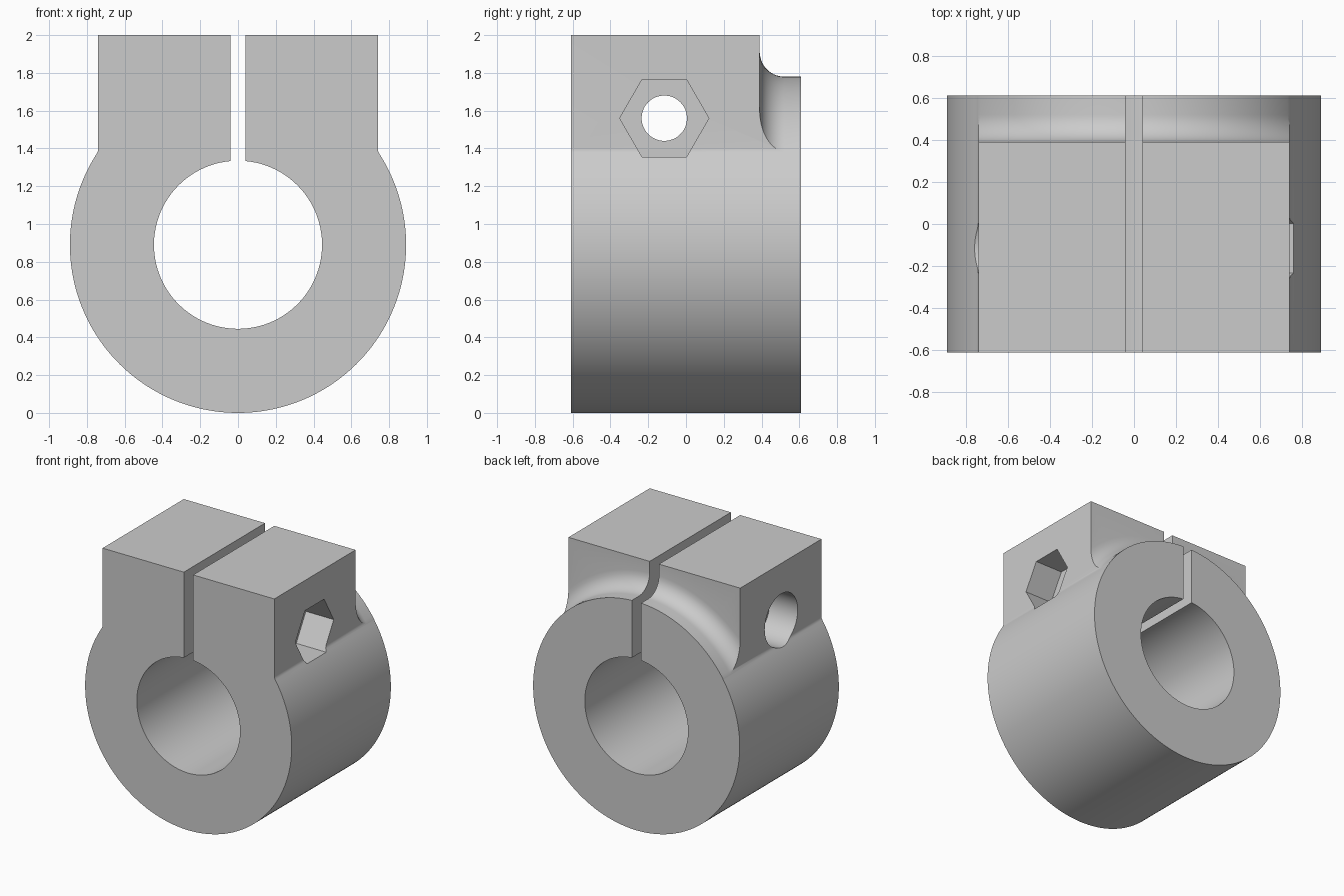
import bpy, bmesh
from math import sin, cos, pi, sqrt, asin, atan2
from mathutils import Matrix, Vector

cube = bpy.data.objects.get("Cube")
if cube:
    bpy.data.objects.remove(cube)

AXIS_Z, OUTER, BORE = 0.89, 0.89, 0.445
HALF_WIDTH, HALF_SLOT, HALF_DEPTH = 0.74, 0.04, 0.61
BLOCK_BACK, BACK_FILLET = 0.39, 0.13
BOLT_Y, BOLT_Z = -0.115, 1.56

grey = bpy.data.materials.new("plain grey")
grey.use_nodes = True
grey.diffuse_color = (0.6, 0.6, 0.6, 1)
grey.node_tree.nodes["Principled BSDF"].inputs["Base Color"].default_value = (0.6, 0.6, 0.6, 1)


def make_object(name, bm):
    bmesh.ops.recalc_face_normals(bm, faces=bm.faces)
    mesh = bpy.data.meshes.new(name)
    bm.to_mesh(mesh)
    bm.free()
    mesh.materials.append(grey)
    obj = bpy.data.objects.new(name, mesh)
    bpy.context.collection.objects.link(obj)
    return obj


def arc(cx, cz, r, start, end, steps):
    angles = [start + (end - start) * i / steps for i in range(steps + 1)]
    return [(cx + r * cos(a), cz + r * sin(a)) for a in angles]


# Right half of the clamp outline: ears, small side fillet, ring, bore
fillet_z, fillet_r = 1.40, 0.052
fillet_x = HALF_WIDTH + fillet_r
join = atan2(fillet_z - AXIS_Z, fillet_x)
half = [(HALF_SLOT, 2), (HALF_WIDTH, 2)]
half += arc(fillet_x, fillet_z, fillet_r, pi, pi + join, 5)
half += arc(0, AXIS_Z, OUTER, join, -pi / 2, 72)[1:]
outer = half + [(-x, z) for x, z in reversed(half[:-1])]
slot_angle = asin(HALF_SLOT / BORE)
inner = arc(0, AXIS_Z, BORE, pi / 2 + slot_angle, 5 * pi / 2 - slot_angle, 96)

bm = bmesh.new()
face = bm.faces.new([bm.verts.new((x, -HALF_DEPTH, z)) for x, z in outer + inner])
walls = bmesh.ops.extrude_face_region(bm, geom=[face])
bmesh.ops.translate(bm, vec=(0, 2 * HALF_DEPTH, 0),
                    verts=[v for v in walls["geom"] if isinstance(v, bmesh.types.BMVert)])
clamp = make_object("split_clamp_body", bm)


# Ring cutter that trims the back of the ears and leaves a concave fillet
def back_cutter():
    r0 = OUTER + BACK_FILLET
    profile = [(BLOCK_BACK, 2), (BLOCK_BACK, r0)]
    profile += arc(BLOCK_BACK + BACK_FILLET, r0, BACK_FILLET - 0.001, pi, 1.5 * pi, 14)[1:]
    profile += [(0.8, OUTER + 0.001), (0.8, 2)]
    bm = bmesh.new()
    steps = 144
    rings = []
    for i in range(steps):
        a = 2 * pi * i / steps
        rings.append([bm.verts.new((r * sin(a), y, AXIS_Z + r * cos(a))) for y, r in profile])
    n = len(profile)
    for i in range(steps):
        a, b = rings[i], rings[(i + 1) % steps]
        for j in range(n):
            k = (j + 1) % n
            bm.faces.new((a[j], a[k], b[k], b[j]))
    return make_object("back_cutter", bm)


# Prism along x between two x positions
def bolt_cutter(name, sides, radius, x0, x1):
    bm = bmesh.new()
    # the first corner of the prism lies along y
    points = arc(BOLT_Y, BOLT_Z, radius, 0, 2 * pi, sides)[:-1]
    face = bm.faces.new([bm.verts.new((x0, y, z)) for y, z in points])
    ext = bmesh.ops.extrude_face_region(bm, geom=[face])
    bmesh.ops.translate(bm, vec=(x1 - x0, 0, 0),
                        verts=[v for v in ext["geom"] if isinstance(v, bmesh.types.BMVert)])
    return make_object(name, bm)


pocket = HALF_WIDTH - 0.24
cutters = [
    back_cutter(),
    bolt_cutter("bolt_hole_cutter", 48, 0.12, -1.2, 1.2),
    bolt_cutter("nut_pocket_cutter", 6, 0.236, pocket, 1.2),
    bolt_cutter("bolt_head_cutter", 64, 0.203, -1.2, -pocket),
]

# Cut, then shade smooth with sharp edges kept
bpy.ops.object.select_all(action="DESELECT")
bpy.context.view_layer.objects.active = clamp
clamp.select_set(True)
for cutter in cutters:
    cutter.hide_render = True
    mod = clamp.modifiers.new(cutter.name, "BOOLEAN")
    mod.operation = "DIFFERENCE"
    mod.solver = "EXACT"
    mod.object = cutter
    bpy.ops.object.modifier_apply(modifier=mod.name)
    bpy.data.objects.remove(cutter)
bpy.ops.object.shade_smooth_by_angle(angle=pi / 6)
